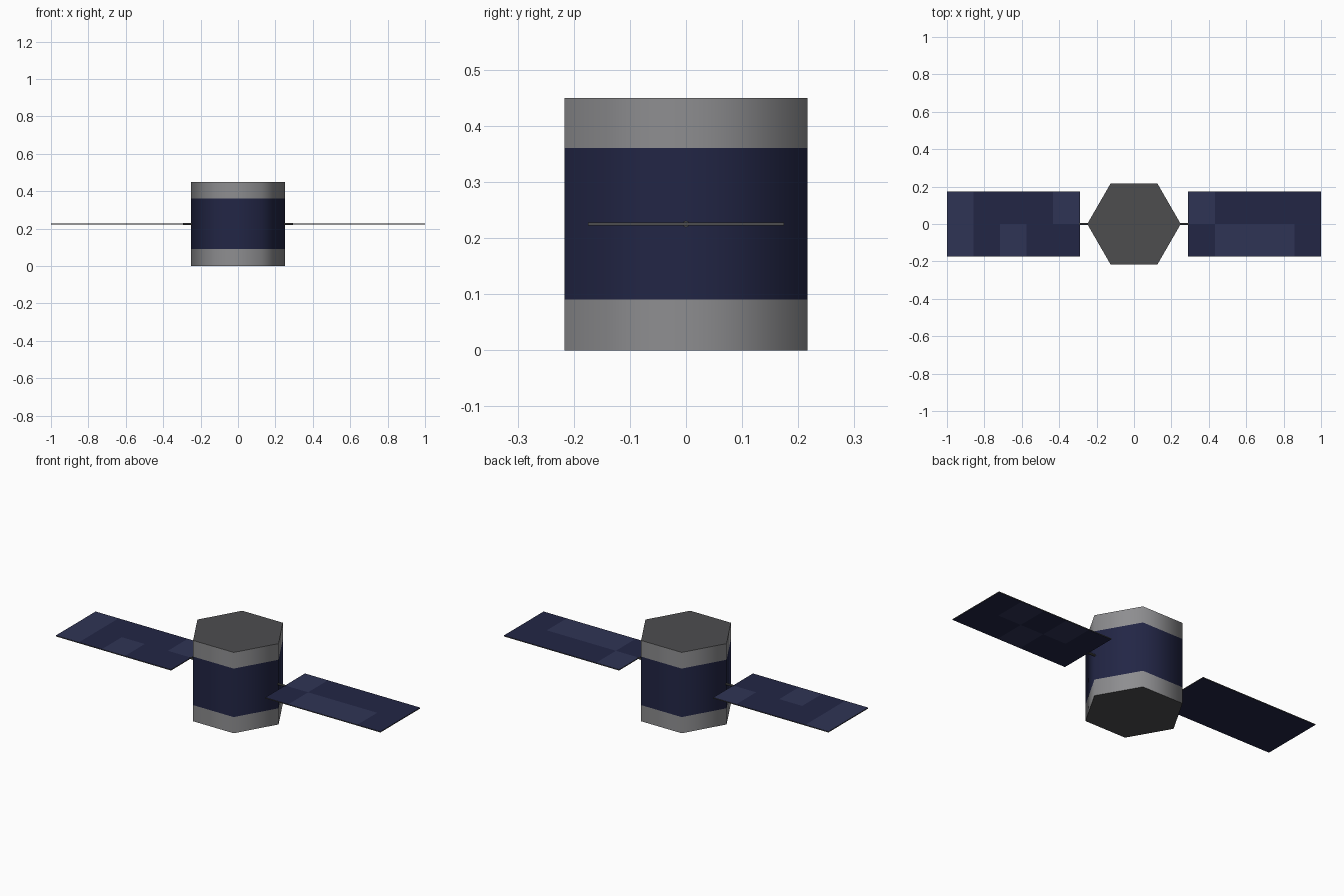
import bpy, bmesh
from math import sin, cos, pi

if "Cube" in bpy.data.objects:
    bpy.data.objects.remove(bpy.data.objects["Cube"])


def material(name, rgb):
    m = bpy.data.materials.new(name)
    m.diffuse_color = (*rgb, 1)
    m.use_nodes = True
    m.node_tree.nodes["Principled BSDF"].inputs["Base Color"].default_value = m.diffuse_color
    return m


navy = material("navy", (0.016, 0.019, 0.06))
light_navy = material("light_navy", (0.028, 0.034, 0.09))
grey = material("grey", (0.27, 0.27, 0.28))
dark_grey = material("dark_grey", (0.075, 0.075, 0.078))


def add_object(name, bm, mats):
    bmesh.ops.recalc_face_normals(bm, faces=bm.faces)
    me = bpy.data.meshes.new(name)
    bm.to_mesh(me)
    bm.free()
    for m in mats:
        me.materials.append(m)
    ob = bpy.data.objects.new(name, me)
    bpy.context.collection.objects.link(ob)
    return ob


# Hexagonal body: stacked rings, smooth sides, flat caps, navy middle band
bm = bmesh.new()
rings = [[bm.verts.new((0.25 * cos(i * pi / 3), 0.25 * sin(i * pi / 3), z))
          for i in range(6)] for z in (0, 0.09, 0.36, 0.45)]
for k in range(3):
    for i in range(6):
        j = (i + 1) % 6
        f = bm.faces.new((rings[k][i], rings[k][j], rings[k + 1][j], rings[k + 1][i]))
        f.smooth = True
        f.material_index = 1 if k == 1 else 0
for ring in (rings[0], rings[-1]):
    bm.faces.new(ring).material_index = 2
add_object("body", bm, [grey, navy, dark_grey])

X0, X1, W, Z, T = 0.29, 1.0, 0.175, 0.225, 0.0025
COLS = 5
STEP = (X1 - X0) / COLS


def solar_panel(name, side, light_top, light_bottom):
    """Thin slab split into 5 x 2 cells; cells are (column from body, row)."""
    bm = bmesh.new()
    grid = {(c, r, s): bm.verts.new((side * (X0 + c * STEP), (r - 1) * W, Z + s * T))
            for c in range(COLS + 1) for r in range(3) for s in (-1, 1)}
    for s, light in ((1, light_top), (-1, light_bottom)):
        for c in range(COLS):
            for r in range(2):
                f = bm.faces.new([grid[c + a, r + b, s]
                                  for a, b in ((0, 0), (1, 0), (1, 1), (0, 1))])
                f.material_index = 1 if (c, r) in light else 0
    # Grey rim joins the two sheets
    for e in [e for e in bm.edges if e.is_boundary and e.verts[0].co.z > Z]:
        a, b = e.verts
        low = {k: v for k, v in grid.items() if k[2] == -1}
        pair = [next(v for v in low.values() if (v.co - p.co).length < 3 * T)
                for p in (b, a)]
        bm.faces.new((a, b, *pair)).material_index = 2
    add_object(name, bm, [navy, light_navy, dark_grey])


solar_panel("right_solar_panel", 1,
            {(0, 1), (1, 0), (2, 0), (3, 0)}, {(3, 1), (2, 0), (1, 1)})
solar_panel("left_solar_panel", -1,
            {(4, 0), (4, 1), (2, 0), (0, 1)}, set())

# Thin arms from the body to each panel
for name, side in (("right_arm", 1), ("left_arm", -1)):
    bm = bmesh.new()
    ret = bmesh.ops.create_cone(bm, cap_ends=True, segments=8, radius1=0.006,
                                radius2=0.006, depth=0.06)
    for v in ret["verts"]:
        x, y, z = v.co
        v.co = (side * (0.265 + z), y, Z + x)
    add_object(name, bm, [dark_grey])
